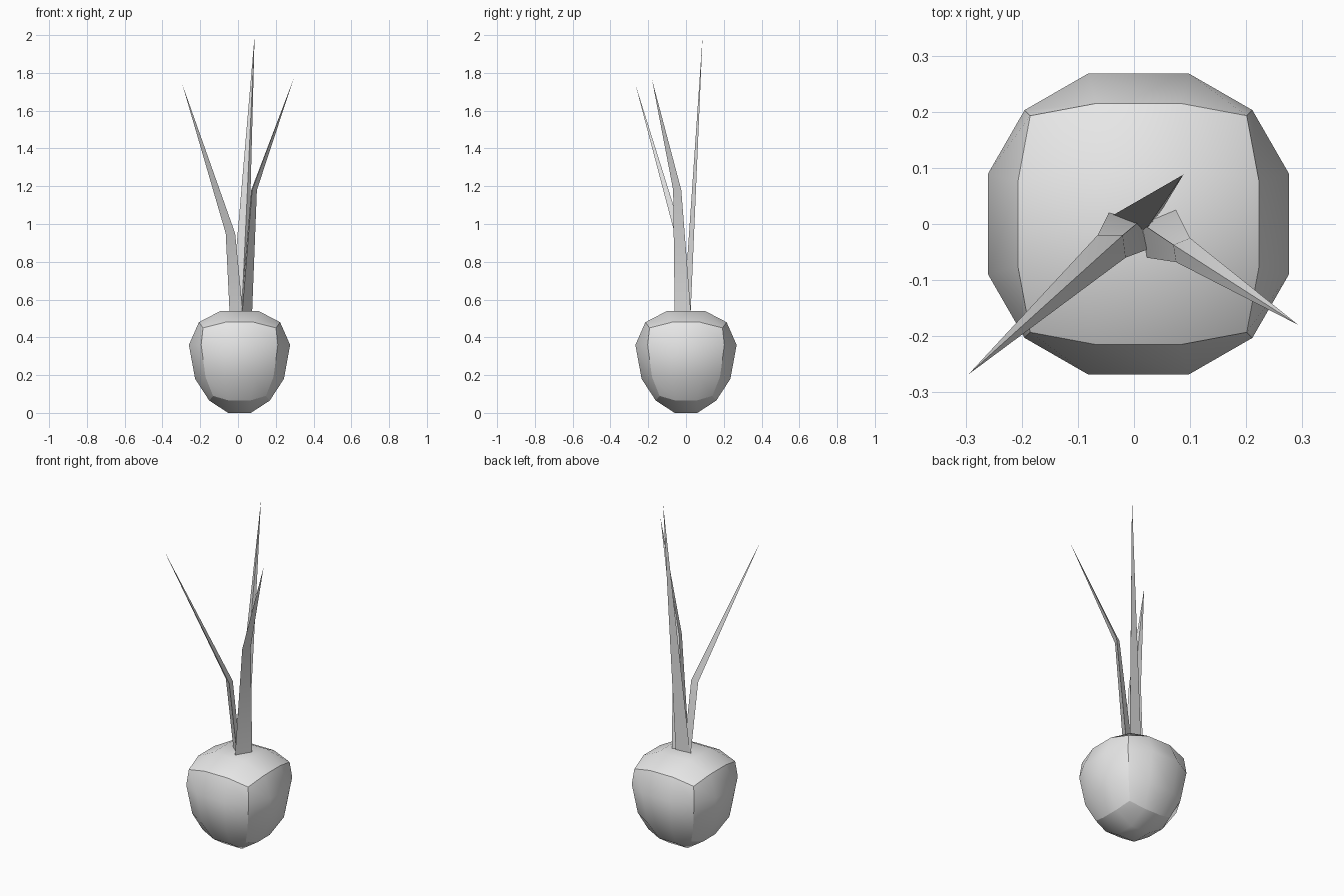
import bpy, bmesh, math
from mathutils import Vector

cube = bpy.data.objects.get("Cube")
if cube:
    bpy.data.objects.remove(cube, do_unlink=True)

grey = bpy.data.materials.new("light grey")
grey.use_nodes = True
grey.diffuse_color = (0.8, 0.8, 0.8, 1)
grey.node_tree.nodes["Principled BSDF"].inputs["Base Color"].default_value = (0.8, 0.8, 0.8, 1)


def finish(bm, name, angle):
    """Turn a bmesh into a named, shaded object."""
    bmesh.ops.recalc_face_normals(bm, faces=bm.faces)
    mesh = bpy.data.meshes.new(name)
    bm.to_mesh(mesh)
    bm.free()
    mesh.materials.append(grey)
    obj = bpy.data.objects.new(name, mesh)
    bpy.context.collection.objects.link(obj)
    bpy.ops.object.select_all(action='DESELECT')
    obj.select_set(True)
    bpy.context.view_layer.objects.active = obj
    bpy.ops.object.shade_smooth_by_angle(angle=math.radians(angle), keep_sharp_edges=True)
    return obj


# Bulb: a rounded three-by-three cube with creased cube edges.
# Each layer: outer reach, inner reach, side height, corner reach, corner height
LAYERS = [
    (0.16, 0.055, 0.065, 0.14, 0.09),
    (0.235, 0.08, 0.18, 0.18, 0.19),
    (0.268, 0.09, 0.36, 0.203, 0.36),
    (0.215, 0.075, 0.48, 0.193, 0.45),
]
CAPS = {0: (0.06, 0.0), 3: (0.1, 0.54)}  # flat bottom and top

bm = bmesh.new()
bmesh.ops.create_cube(bm, size=1)
bmesh.ops.subdivide_edges(bm, edges=bm.edges[:], cuts=2, use_grid_fill=True)
for e in bm.edges:
    on_rim = sum(all(v.co[i] * s > 0.4 for v in e.verts) for i in range(3) for s in (-1, 1))
    e.smooth = on_rim < 2
for v in bm.verts:
    layer = round((v.co.z + 0.5) * 3)
    outer, inner, side_z, corner, corner_z = LAYERS[layer]
    far = [abs(c) > 0.4 for c in v.co.xy]
    if all(far):
        reach, z = (corner, corner), corner_z
    elif any(far):
        reach, z = [outer if f else inner for f in far], side_z
    else:
        cap, z = CAPS[layer]
        reach = (cap, cap)
    v.co = Vector((math.copysign(reach[0], v.co.x) + 0.008,
                   math.copysign(reach[1], v.co.y), z))
finish(bm, "bulb", 50)


# Leaves: three-sided blades that run through their rings to a point
def leaf(name, rings, tip):
    bm = bmesh.new()
    loops = [[bm.verts.new((x, y, z)) for x, y in pts] for z, pts in rings]
    end = bm.verts.new(tip)
    bm.faces.new(loops[0])
    for i in range(3):
        j = (i + 1) % 3
        for low, high in zip(loops, loops[1:]):
            bm.faces.new((low[i], low[j], high[j], high[i]))
        bm.faces.new((loops[-1][i], loops[-1][j], end))
    finish(bm, name, 30)


leaf("right_leaf",
     [(0.54, [(-0.045, 0.02), (0.025, -0.045), (0.01, 0.005)]),
      (0.95, [(-0.065, -0.02), (-0.015, -0.06), (-0.02, -0.02)])],
     (-0.295, -0.268, 1.74))
leaf("left_leaf",
     [(0.54, [(0.075, 0.025), (0.023, -0.06), (0.015, 0.0)]),
      (1.18, [(0.1, -0.025), (0.075, -0.068), (0.07, -0.037)])],
     (0.293, -0.18, 1.765))
leaf("back_leaf",
     [(0.54, [(-0.037, 0.016), (0.02, -0.012), (0.05, 0.025)])],
     (0.088, 0.088, 2.0))
